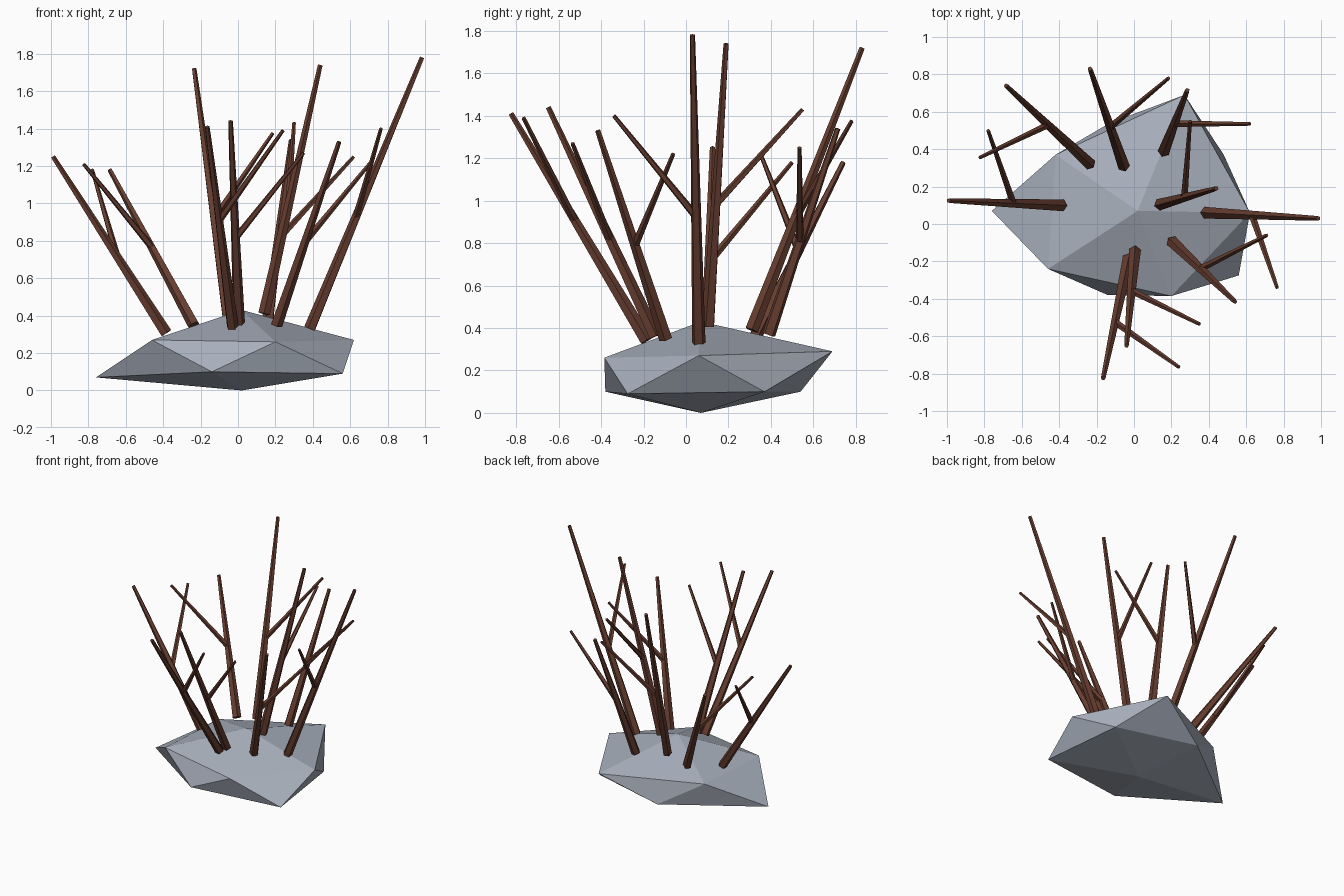
import bpy
import bmesh
from mathutils import Vector

if "Cube" in bpy.data.objects:
    bpy.data.objects.remove(bpy.data.objects["Cube"])


def material(name, colour):
    m = bpy.data.materials.new(name)
    m.diffuse_color = (*colour, 1)
    m.use_nodes = True
    m.node_tree.nodes["Principled BSDF"].inputs["Base Color"].default_value = m.diffuse_color
    return m


STONE = material("grey stone", (0.39, 0.43, 0.50))
BARK = material("brown bark", (0.135, 0.047, 0.029))


def add_object(name, bm, mat):
    bmesh.ops.recalc_face_normals(bm, faces=bm.faces)
    mesh = bpy.data.meshes.new(name)
    bm.to_mesh(mesh)
    bm.free()
    mesh.materials.append(mat)
    obj = bpy.data.objects.new(name, mesh)
    bpy.context.collection.objects.link(obj)
    return obj


# Rock: a lopsided twenty-sided boulder, two rings of five between two poles
def build_rock():
    upper = [(0.62, 0.06, 0.27), (0.27, 0.69, 0.29), (-0.42, 0.37, 0.27),
             (-0.46, -0.24, 0.27), (0.20, -0.385, 0.26)]
    lower = [(0.48, 0.37, 0.10), (-0.13, 0.54, 0.10), (-0.76, 0.07, 0.07),
             (-0.14, -0.38, 0.10), (0.56, -0.275, 0.09)]
    bm = bmesh.new()
    top = bm.verts.new((0.02, 0.07, 0.43))
    bottom = bm.verts.new((0.02, 0.07, 0))
    up = [bm.verts.new(p) for p in upper]
    low = [bm.verts.new(p) for p in lower]
    for i in range(5):
        j = (i + 1) % 5
        bm.faces.new((top, up[i], up[j]))
        bm.faces.new((up[i], low[i], up[j]))
        bm.faces.new((low[i], low[j], up[j]))
        bm.faces.new((bottom, low[j], low[i]))
    add_object("rock", bm, STONE)


# Tapered five-sided stick between two points
def build_stick(name, start, end, r_start, r_end):
    axis = end - start
    bm = bmesh.new()
    bmesh.ops.create_cone(bm, cap_ends=True, segments=5, radius1=r_start,
                          radius2=r_end, depth=axis.length)
    bm.transform(axis.to_track_quat('Z', 'Y').to_matrix().to_4x4())
    bmesh.ops.translate(bm, verts=bm.verts, vec=(start + end) / 2)
    add_object(name, bm, BARK)


# Stem base, stem tip, fork position along the stem, side branch tip
STEMS = [
    ((0.385, 0.06, 0.33), (0.985, 0.03, 1.78), 0.41, (0.765, -0.34, 1.40)),
    ((0.14, 0.105, 0.41), (0.44, 0.19, 1.74), 0.43, (0.30, 0.55, 1.43)),
    ((0.16, 0.39, 0.37), (0.285, 0.715, 1.34), 0.45, (0.62, 0.535, 1.25)),
    ((-0.055, 0.31, 0.39), (-0.235, 0.83, 1.72), 0.40, (0.185, 0.78, 1.375)),
    ((-0.235, 0.32, 0.35), (-0.685, 0.74, 1.18), 0.50, (-0.825, 0.355, 1.21)),
    ((-0.385, 0.10, 0.305), (-0.99, 0.125, 1.25), 0.43, (-0.78, 0.50, 1.18)),
    ((-0.03, -0.185, 0.34), (-0.165, -0.825, 1.41), 0.53, (0.24, -0.765, 1.39)),
    ((0.005, -0.145, 0.36), (-0.04, -0.65, 1.44), 0.42, (0.35, -0.535, 1.27)),
    ((0.205, -0.095, 0.35), (0.54, -0.415, 1.33), 0.45, (0.71, -0.06, 1.22)),
]

build_rock()
for n, (base, tip, fork, side_tip) in enumerate(STEMS, 1):
    base, tip, side_tip = Vector(base), Vector(tip), Vector(side_tip)
    build_stick(f"stem_{n}", base, tip, 0.033, 0.013)
    build_stick(f"branch_{n}", base.lerp(tip, fork), side_tip, 0.019, 0.010)
